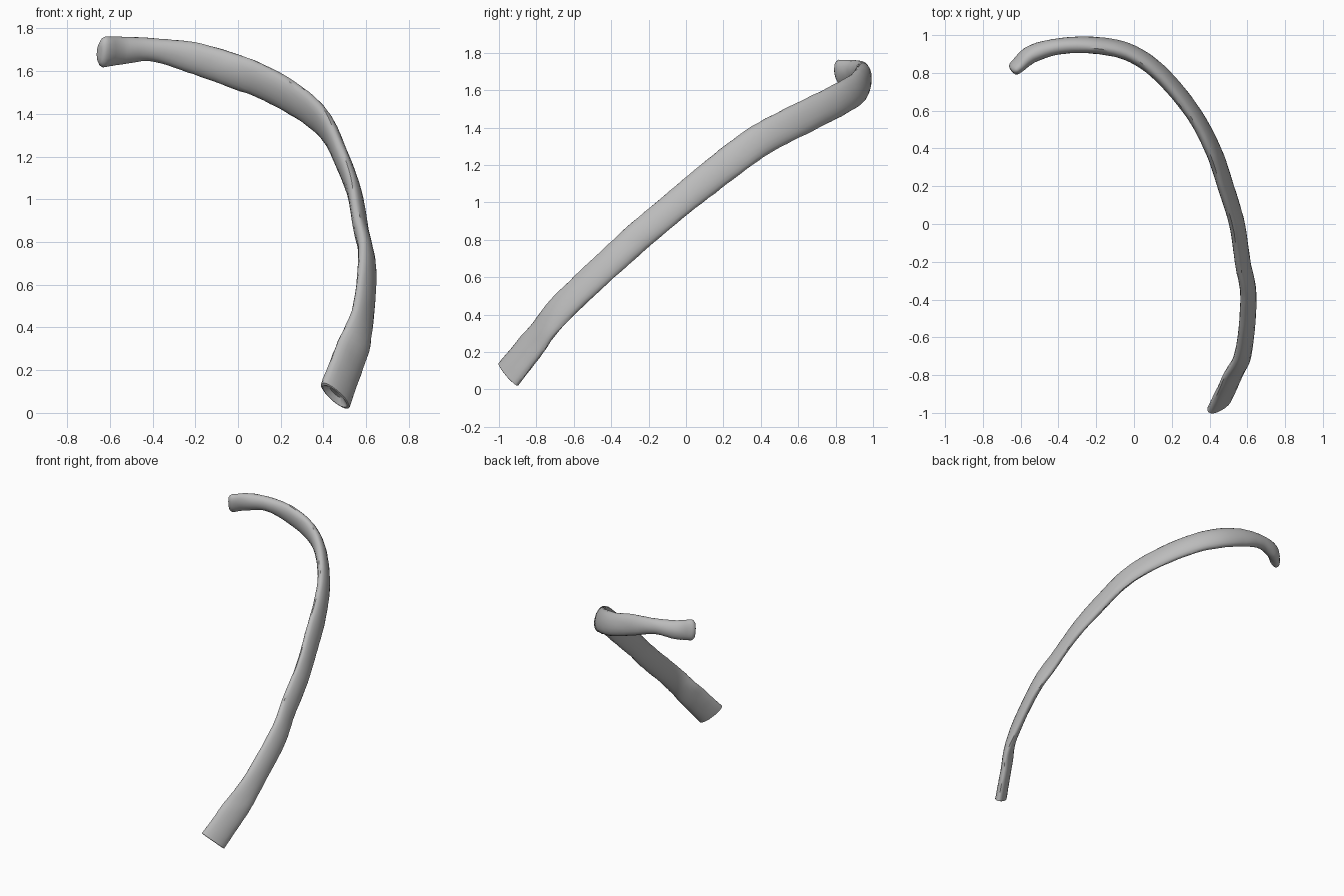
import bpy, bmesh, math, random
from mathutils import Vector

if "Cube" in bpy.data.objects:
    bpy.data.objects.remove(bpy.data.objects["Cube"])
random.seed(4)

# Bone material
bone = bpy.data.materials.new("bone grey")
bone.use_nodes = True
GREY = (0.5, 0.5, 0.5, 1)
bone.diffuse_color = GREY
bone.node_tree.nodes["Principled BSDF"].inputs["Base Color"].default_value = GREY

# Centreline stations: x, y, z, half breadth, half thickness
STATIONS = [Vector(s) for s in (
    (0.455, -0.95, 0.08, 0.098, 0.038), (0.52, -0.81, 0.255, 0.093, 0.036),
    (0.58, -0.67, 0.43, 0.082, 0.036), (0.605, -0.39, 0.695, 0.08, 0.036),
    (0.575, -0.2, 0.865, 0.08, 0.035), (0.545, 0, 1.03, 0.081, 0.035),
    (0.485, 0.2, 1.19, 0.086, 0.036), (0.415, 0.4, 1.335, 0.086, 0.037),
    (0.305, 0.6, 1.44, 0.086, 0.038), (0.135, 0.8, 1.54, 0.085, 0.042),
    (-0.03, 0.91, 1.605, 0.083, 0.043), (-0.22, 0.947, 1.665, 0.074, 0.043),
    (-0.4, 0.94, 1.70, 0.055, 0.042), (-0.54, 0.9, 1.697, 0.066, 0.046),
    (-0.625, 0.83, 1.69, 0.074, 0.036))]
STEPS, SIDES = 6, 20


def spline(points):
    """Smooth curve through all stations, sampled evenly per span."""
    ends = [2 * points[0] - points[1]] + points + [2 * points[-1] - points[-2]]
    out = []
    for a, b, c, d in zip(ends, ends[1:], ends[2:], ends[3:]):
        for i in range(STEPS):
            t = i / STEPS
            out.append(0.5 * (2 * b + (c - a) * t + (2 * a - 5 * b + 4 * c - d) * t**2
                              + (3 * b - a - 3 * c + d) * t**3))
    return out + [points[-1]]


path = spline(STATIONS)
centres = [p.to_3d() if len(p) == 3 else Vector(p[:3]) for p in path]
bm = bmesh.new()


def frame(i):
    """Tangent, breadth axis (upper edge leaning inward) and thickness axis."""
    tangent = (centres[min(i + 1, len(path) - 1)] - centres[max(i - 1, 0)]).normalized()
    inward = Vector((-centres[i].x, -centres[i].y * 0.5, 0)).normalized()
    up = Vector((0, 0, 1)) + 0.25 * inward
    broad = (up - tangent * up.dot(tangent)).normalized()
    return tangent, broad, tangent.cross(broad)


def ring(i, scale=1.0, shift=0.0):
    tangent, broad, thin = frame(i)
    verts = []
    for k in range(SIDES):
        a = math.tau * k / SIDES
        wobble = scale * (1 + random.uniform(-0.02, 0.02))
        verts.append(bm.verts.new(centres[i] + tangent * shift
                                  + broad * math.cos(a) * path[i][3] * wobble
                                  + thin * math.sin(a) * path[i][4] * wobble))
    return verts


# Dished front end, shaft, then rounded head
last = len(path) - 1
rings = [ring(0, 0.45, 0.022), ring(0, 0.85, -0.003)]
rings += [ring(i) for i in range(last + 1)]
rings += [ring(last, 0.93, 0.014), ring(last, 0.7, 0.026), ring(last, 0.35, 0.03)]
for a, b in zip(rings, rings[1:]):
    for k in range(SIDES):
        n = (k + 1) % SIDES
        bm.faces.new((a[k], a[n], b[n], b[k]))
bm.faces.new(rings[0])
bm.faces.new(rings[-1])
bmesh.ops.recalc_face_normals(bm, faces=bm.faces)

mesh = bpy.data.meshes.new("rib_bone")
bm.to_mesh(mesh)
bm.free()
mesh.materials.append(bone)
rib = bpy.data.objects.new("rib_bone", mesh)
bpy.context.collection.objects.link(rib)
bpy.context.view_layer.objects.active = rib
rib.select_set(True)
bpy.ops.object.shade_smooth_by_angle(angle=math.radians(40))
